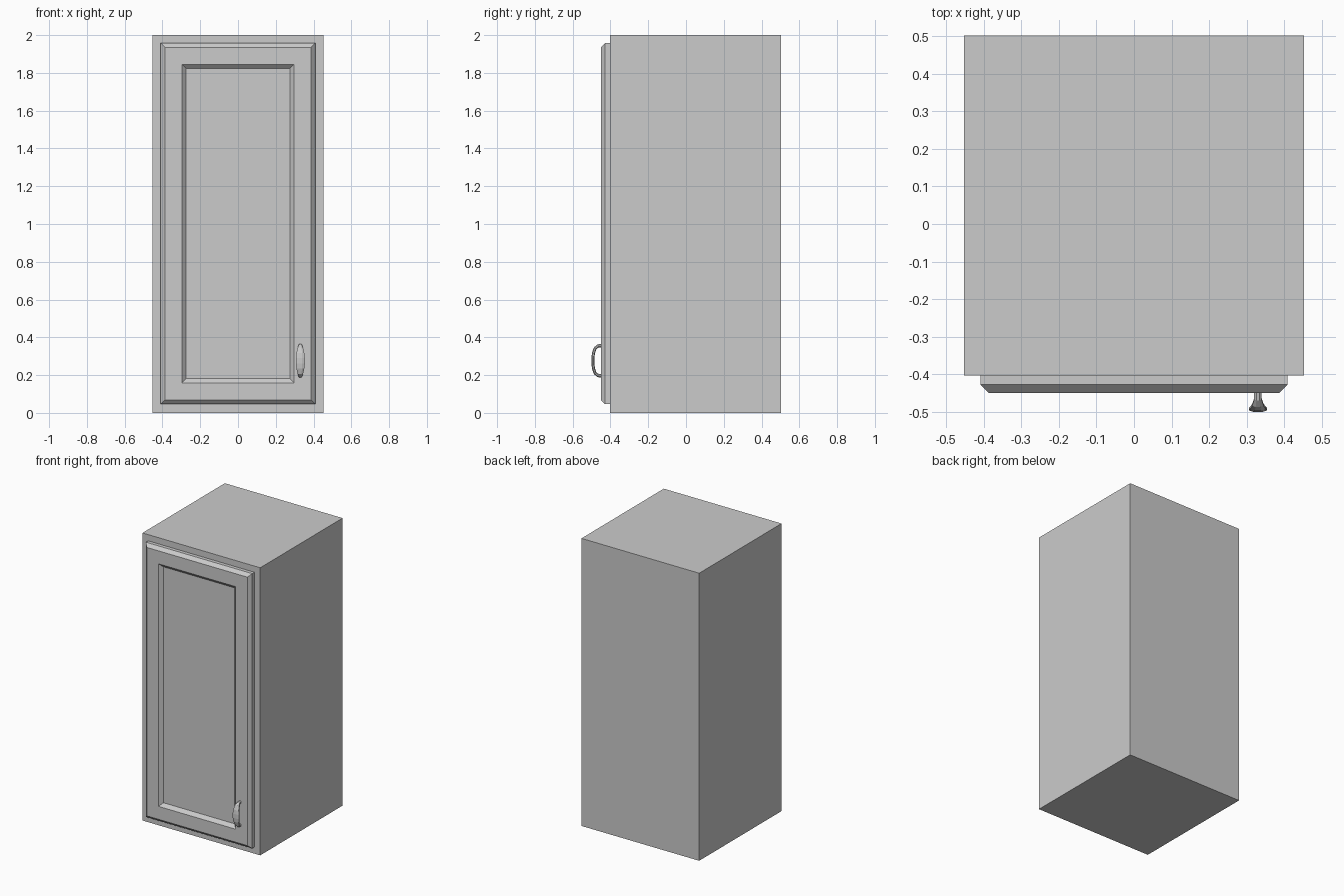
import bpy, bmesh, math
from mathutils import Vector

cube = bpy.data.objects.get("Cube")
if cube:
    bpy.data.objects.remove(cube, do_unlink=True)

grey = bpy.data.materials.new("cabinet grey")
grey.use_nodes = True
colour = (0.6, 0.6, 0.6, 1)
grey.diffuse_color = colour
grey.node_tree.nodes["Principled BSDF"].inputs["Base Color"].default_value = colour


def loft(name, rings):
    """Skin a list of closed rings and cap both ends."""
    bm = bmesh.new()
    loops = [[bm.verts.new(p) for p in ring] for ring in rings]
    for a, b in zip(loops, loops[1:]):
        for i in range(len(a)):
            j = (i + 1) % len(a)
            bm.faces.new((a[i], a[j], b[j], b[i]))
    bm.faces.new(loops[0])
    bm.faces.new(loops[-1])
    bmesh.ops.recalc_face_normals(bm, faces=bm.faces)
    mesh = bpy.data.meshes.new(name)
    bm.to_mesh(mesh)
    bm.free()
    mesh.materials.append(grey)
    obj = bpy.data.objects.new(name, mesh)
    bpy.context.collection.objects.link(obj)
    return obj


def rectangle(half_x, z0, z1, y):
    return [(-half_x, y, z0), (half_x, y, z0), (half_x, y, z1), (-half_x, y, z1)]


# Cabinet body
BACK, FACE = 0.502, -0.403
loft("cabinet_body", [rectangle(0.453, 0, 2, y) for y in (BACK, FACE)])

# Door: square edge, chamfer, flat frame, sloped recess and centre panel
door_steps = [(0, FACE), (0, -0.428), (0.022, -0.45), (0.112, -0.45), (0.135, -0.428)]
loft("door", [rectangle(0.409 - d, 0.046 + d, 1.957 - d, y) for d, y in door_steps])

# Handle: arched bar, broad in the middle and slim at both feet
half_path = [  # y, height from centre, half width, half thickness
    (-0.448, 0.080, 0.010, 0.010),
    (-0.466, 0.078, 0.010, 0.009),
    (-0.481, 0.066, 0.015, 0.008),
    (-0.490, 0.040, 0.021, 0.008),
    (-0.493, 0.014, 0.024, 0.008),
]
path = half_path + [(y, -h, w, t) for y, h, w, t in reversed(half_path)]
SIDES = 8
rings = []
for i, (y, h, w, t) in enumerate(path):
    before, after = path[max(i - 1, 0)], path[min(i + 1, len(path) - 1)]
    along = Vector((0, after[0] - before[0], after[1] - before[1])).normalized()
    across = Vector((1, 0, 0))
    out = along.cross(across)
    centre = Vector((0.33, y, 0.276 + h))
    angles = [math.tau * (k + 0.5) / SIDES for k in range(SIDES)]
    rings.append([centre + (across * w * math.cos(a) + out * t * math.sin(a)) * 1.08
                  for a in angles])
loft("handle", rings)
